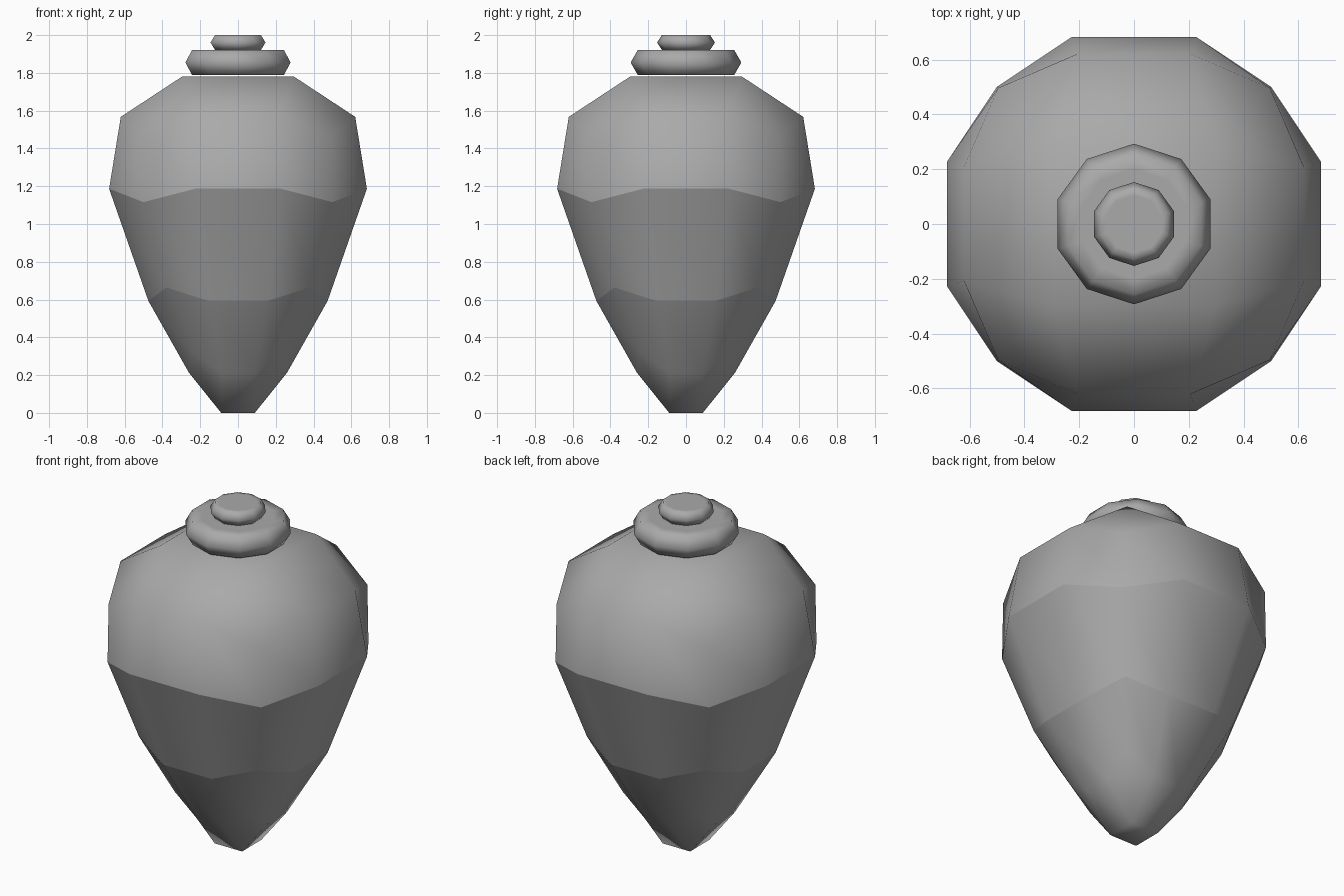
import bpy, bmesh, math

if "Cube" in bpy.data.objects:
    bpy.data.objects.remove(bpy.data.objects["Cube"])

HALF = 0.89            # half height of the body
R = HALF / math.sqrt(9 / 11)

grey = bpy.data.materials.new("mid_grey")
grey.diffuse_color = (0.4, 0.4, 0.4, 1)
grey.use_nodes = True
grey.node_tree.nodes["Principled BSDF"].inputs["Base Color"].default_value = grey.diffuse_color


def add_object(name, bm):
    bmesh.ops.recalc_face_normals(bm, faces=bm.faces)
    for f in bm.faces:
        f.smooth = True
    me = bpy.data.meshes.new(name)
    bm.to_mesh(me)
    bm.free()
    me.materials.append(grey)
    ob = bpy.data.objects.new(name, me)
    bpy.context.collection.objects.link(ob)
    return ob


# Body: 3x3 gridded cube, rounded to a sphere, tapered to a narrow foot
bm = bmesh.new()
bmesh.ops.create_cube(bm, size=2)
bmesh.ops.subdivide_edges(bm, edges=bm.edges[:], cuts=2, use_grid_fill=True)
for e in bm.edges:     # crisp seams between the three bands
    za, zb = (v.co.z for v in e.verts)
    if abs(za - zb) < 1e-4 and abs(abs(za) - 1 / 3) < 1e-3:
        e.smooth = False
for v in bm.verts:
    p = v.co.normalized() * R
    z = p.z + HALF
    s = 0.3 + 0.7 * z / (2 * HALF)
    v.co = (p.x * s, p.y * s, z)
add_object("body", bm)


# Caps: ten-sided discs with a softly rounded, bulging rim
def disc(name, profile, n=10):
    bm = bmesh.new()
    rings = []
    for r, z in profile:
        rings.append([bm.verts.new((r * math.sin(2 * math.pi * i / n),
                                    r * math.cos(2 * math.pi * i / n), z))
                      for i in range(n)])
    for a, b in zip(rings, rings[1:]):
        for i in range(n):
            j = (i + 1) % n
            bm.faces.new((a[i], a[j], b[j], b[i]))
    for ring in (rings[0], rings[-1]):
        bm.faces.new(ring)
    for e in bm.edges:  # flat ends stay flat
        if any(len(f.verts) == n for f in e.link_faces):
            e.smooth = False
    return add_object(name, bm)


disc("collar", [(0.20, 1.79), (0.256, 1.79), (0.293, 1.855),
                (0.256, 1.92), (0.20, 1.92)])
disc("knob", [(0.105, 1.922), (0.128, 1.922), (0.153, 1.961),
              (0.128, 2.0), (0.105, 2.0)])
